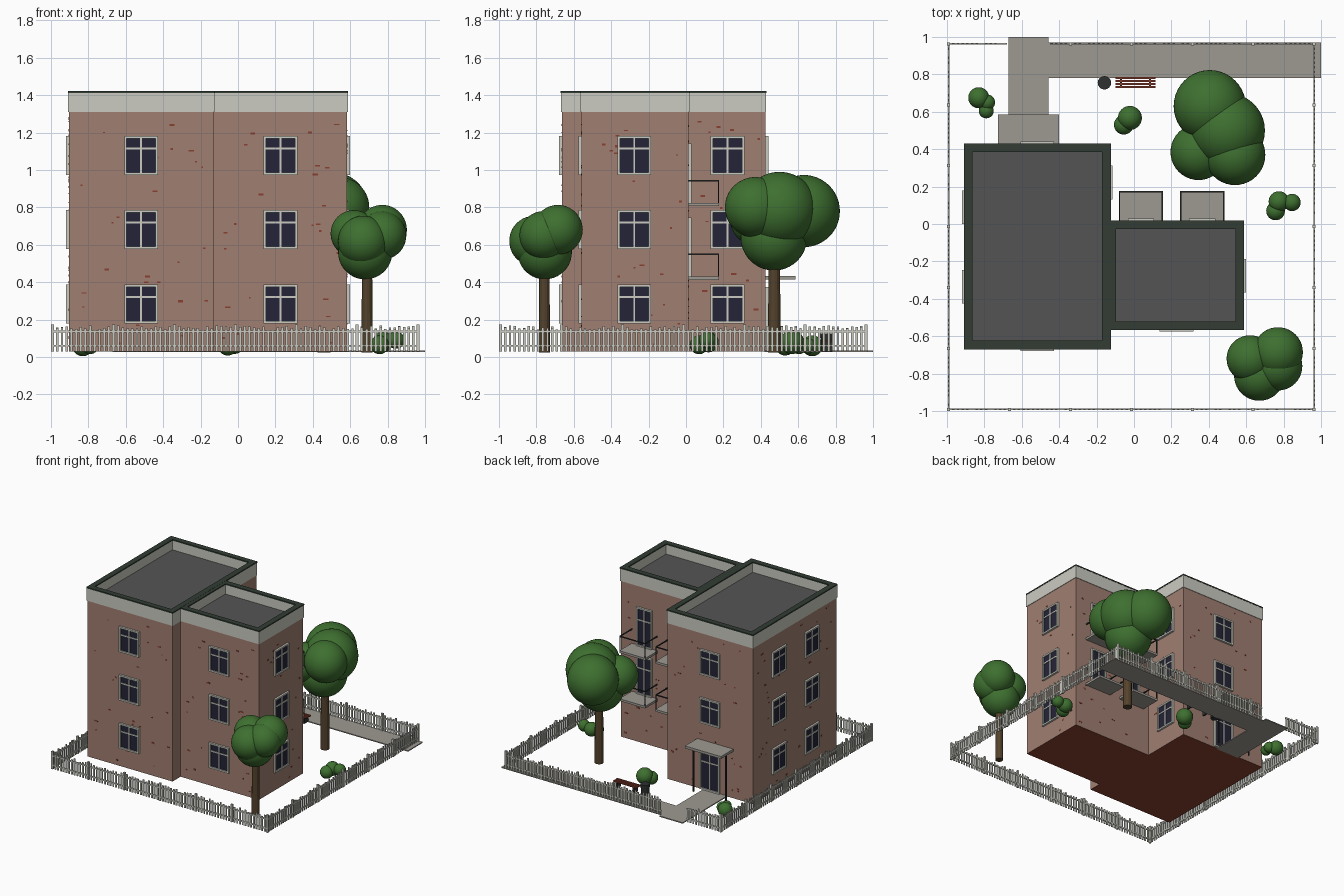
import bpy, bmesh, random
from mathutils import Matrix, Vector

if "Cube" in bpy.data.objects:
    bpy.data.objects.remove(bpy.data.objects["Cube"])

random.seed(4)


def lin(c):
    c /= 255
    return c / 12.92 if c <= 0.04045 else ((c + 0.055) / 1.055) ** 2.4


def mat(name, r, g, b):
    m = bpy.data.materials.new(name)
    m.diffuse_color = (lin(r), lin(g), lin(b), 1)
    m.use_nodes = True
    m.node_tree.nodes["Principled BSDF"].inputs["Base Color"].default_value = m.diffuse_color
    return m


BRICK = mat("faded brick", 160, 126, 113)
RED = mat("red brick", 138, 64, 48)
TRIM = mat("pale trim", 203, 203, 194)
RIM = mat("dark green coping", 50, 60, 52)
ROOF = mat("roof grey", 84, 84, 84)
GLASS = mat("dark glass", 36, 36, 56)
STONE = mat("concrete", 158, 154, 146)
LEAF = mat("leaf green", 62, 112, 48)
BARK = mat("bark brown", 84, 66, 44)
METAL = mat("dark metal", 46, 48, 48)


def finish(name, bm, *mats):
    me = bpy.data.meshes.new(name)
    bm.to_mesh(me)
    bm.free()
    for m in mats:
        me.materials.append(m)
    ob = bpy.data.objects.new(name, me)
    bpy.context.collection.objects.link(ob)
    return ob


def boxes(name, items, *mats):
    """One object made of boxes (x0, x1, y0, y1, z0, z1)."""
    bm = bmesh.new()
    for x0, x1, y0, y1, z0, z1 in items:
        m = Matrix.Translation(((x0 + x1) / 2, (y0 + y1) / 2, (z0 + z1) / 2))
        m = m @ Matrix.Diagonal((abs(x1 - x0), abs(y1 - y0), abs(z1 - z0), 1))
        bmesh.ops.create_cube(bm, size=1, matrix=m)
    return finish(name, bm, *mats)


def ring(x0, x1, y0, y1, z0, z1, w):
    return [(x0, x1, y0, y0 + w, z0, z1), (x0, x1, y1 - w, y1, z0, z1),
            (x0, x0 + w, y0 + w, y1 - w, z0, z1), (x1 - w, x1, y0 + w, y1 - w, z0, z1)]


def on_wall(base, n, a0, a1, d0, d1, z0, z1):
    """Box on a wall: a runs along the wall, d goes outward along n."""
    u = (abs(n[1]), abs(n[0]))
    xs = sorted(base[0] + u[0] * a + n[0] * d for a, d in ((a0, d0), (a1, d1)))
    ys = sorted(base[1] + u[1] * a + n[1] * d for a, d in ((a0, d0), (a1, d1)))
    return (*xs, *ys, z0, z1)


# Building blocks: walls, roof, parapet and coping
blocks = {"main": (-0.904, -0.13, -0.664, 0.424, 0), "side": (-0.135, 0.583, -0.56, 0.014, 0.001)}
for name, (x0, x1, y0, y1, e) in blocks.items():
    walls = boxes(name + "_walls", [(x0, x1, y0, y1, 0.03, 1.31)], BRICK, RED)
    for p in walls.data.polygons:
        if p.normal.z < -0.5:
            p.material_index = 1
    boxes(name + "_roof", [(x0 + .02, x1 - .02, y0 + .02, y1 - .02, 1.30, 1.335 - e)], ROOF)
    o = 0.004
    boxes(name + "_parapet", ring(x0 - o, x1 + o, y0 - o, y1 + o, 1.31, 1.412 - e, 0.04), TRIM)
    o = 0.006
    boxes(name + "_coping", ring(x0 - o, x1 + o, y0 - o, y1 + o, 1.412 - e, 1.422 - e, 0.046), RIM)

# Exposed red bricks scattered over the walls: base point, normal, half length
faces = [((-0.517, -0.664), (0, -1), .37), ((0.227, -0.56), (0, -1), .34),
         ((0.583, -0.273), (1, 0), .27), ((-0.13, 0.22), (1, 0), .19),
         ((-0.904, -0.12), (-1, 0), .52), ((-0.517, 0.424), (0, 1), .37),
         ((0.23, 0.014), (0, 1), .33)]
patches = []
for base, n, half in faces:
    for i in range(int(half * 75)):
        w, h = random.uniform(.004, .015), random.uniform(.003, .006)
        a, z = random.uniform(-half + .02, half - .02), random.uniform(.06, 1.29)
        patches.append(on_wall(base, n, a - w, a + w, -.002, .002, z - h, z + h))
boxes("exposed_bricks", patches, RED)

# Windows and doors
frames, panes = [], []


def window(base, n, z0, z1, hw=0.09, depth=0.016):
    b = 0.013
    zb = z1 - (z1 - z0) * 0.32
    for a0, a1, c0, c1, d in ((-hw, -hw + b, z0, z1, depth), (hw - b, hw, z0, z1, depth),
                              (-hw, hw, z0, z0 + b, depth), (-hw, hw, z1 - b, z1, depth),
                              (-.005, .005, z0, z1, .011), (-hw, hw, zb - .005, zb + .005, .011)):
        frames.append(on_wall(base, n, a0, a1, -.002, d, c0, c1))
    panes.append(on_wall(base, n, -hw + .005, hw - .005, -.002, .006, z0 + .005, z1 - .005))


columns = [((-0.518, -0.664), (0, -1)), ((0.227, -0.56), (0, -1)), ((0.583, -0.277), (1, 0)),
           ((-0.13, 0.222), (1, 0)), ((-0.904, 0.09), (-1, 0)), ((-0.904, -0.335), (-1, 0)),
           ((-0.518, 0.424), (0, 1))]
for base, n in columns:
    for floor in range(3):
        if n == (0, 1) and floor == 0:
            window(base, n, 0.035, 0.375)       # entrance door
        else:
            window(base, n, 0.18 + floor * .397, 0.388 + floor * .397)

# Balconies with tall doors on the back of the side block
slabs, rails = [], []
for xc in (0.037, 0.365):
    for z in (0.412, 0.806):
        x0, x1, y0, y1 = xc - .118, xc + .118, 0.01, 0.176
        window((xc, 0.014), (0, 1), z + .015, z + .335, 0.07)
        slabs.append((x0, x1, y0, y1, z, z + .018))
        top = z + .14
        rails += [(x0, x1, y1 - .007, y1, top - .008, top),
                  (x0, x0 + .007, y0, y1, top - .008, top), (x1 - .007, x1, y0, y1, top - .008, top)]
        rails += [(x, x + .006, y1 - .006, y1, z + .018, top) for x in (x0, x1 - .006)]
boxes("window_frames", frames, TRIM)
boxes("window_panes", panes, GLASS)
boxes("balcony_slabs", slabs, STONE)
boxes("balcony_rails", rails, METAL)

# Entrance canopy, its posts, and paths
boxes("entrance_canopy", [(-0.727, -0.40, 0.42, 0.585, 0.414, 0.434)], STONE)
boxes("canopy_posts", [(x, x + .009, 0.492, 0.501, 0.03, 0.414) for x in (-0.715, -0.42)], METAL)
boxes("paths", [(-0.67, -0.458, 0.42, 1.0, 0.026, 0.034),
                (-0.458, 1.0, 0.78, 0.97, 0.026, 0.034)], STONE)

# Picket fence with rails and a gap at the path
pickets = []
X0, X1, Y0, Y1, N = -0.991, 0.963, -0.991, 0.963, 78
for i in range(N + 1):
    t = i / N
    x, y = X0 + (X1 - X0) * t, Y0 + (Y1 - Y0) * t
    spots = [(x, Y0, 0), (X0, y, 1), (X1, y, 1)]
    if not -0.68 < x < -0.45:
        spots.append((x, Y1, 0))
    for px, py, along_y in spots:
        post = i % 13 == 0
        w, d = (.008, .008) if post else (.0065, .003)
        h = .175 if post else random.uniform(.145, .168)
        hx, hy = (d, w) if along_y else (w, d)
        pickets.append((px - hx, px + hx, py - hy, py + hy, .03, h))
boxes("fence_pickets", pickets, TRIM)
fence_rails = []
for z in (0.06, 0.137):
    for a, b, y in ((X0, X1, Y0), (X0, -0.68, Y1), (-0.45, X1, Y1)):
        fence_rails.append((a, b, y - .0045, y + .0045, z - .005, z + .005))
    for x in (X0, X1):
        fence_rails.append((x - .0045, x + .0045, Y0, Y1, z - .005, z + .005))
boxes("fence_rails", fence_rails, TRIM)

# Bench and litter bin beside the path
boxes("bench_slats", [(-0.10, 0.115, y, y + .011, 0.08, 0.088) for y in (.727, .743, .759, .775)], RED)
boxes("bench_legs", [(x, x + .012, .73, .783, 0.03, 0.08) for x in (-0.075, 0.08)], METAL)


def cylinder(name, x, y, z0, z1, r0, r1, m, n):
    bm = bmesh.new()
    bmesh.ops.create_cone(bm, cap_ends=True, segments=n, radius1=r0, radius2=r1, depth=z1 - z0,
                          matrix=Matrix.Translation((x, y, (z0 + z1) / 2)))
    return finish(name, bm, m)


cylinder("litter_bin", -0.158, 0.755, 0.03, 0.125, 0.03, 0.036, METAL, 16)


# Trees and bushes from overlapping smooth balls
def foliage(name, balls):
    bm = bmesh.new()
    for x, y, z, r in balls:
        bmesh.ops.create_icosphere(bm, subdivisions=4, radius=r, matrix=Matrix.Translation((x, y, z)))
    for f in bm.faces:
        f.smooth = True
    finish(name, bm, LEAF)


cylinder("large_tree_trunk", 0.46, 0.472, 0.025, 0.62, 0.034, 0.03, BARK, 12)
foliage("large_tree_crown", [(.405, .63, .78, .193), (.50, .50, .79, .2), (.54, .37, .80, .162),
                             (.345, .385, .74, .15), (.45, .47, .64, .178)])
cylinder("small_tree_trunk", 0.69, -0.757, 0.025, 0.55, 0.03, 0.027, BARK, 12)
foliage("small_tree_crown", [(.77, -.685, .68, .133), (.62, -.72, .66, .125), (.67, -.81, .62, .135),
                             (.77, -.76, .65, .13), (.68, -.755, .56, .145)])
foliage("bush_left", [(-.83, .675, .06, .056), (-.785, .65, .06, .042), (-.79, .605, .055, .04)])
foliage("bush_middle", [(-.022, .567, .08, .064), (-.055, .53, .06, .052)])
foliage("bush_right", [(.775, .12, .08, .055), (.757, .07, .065, .05), (.845, .115, .09, .046)])
